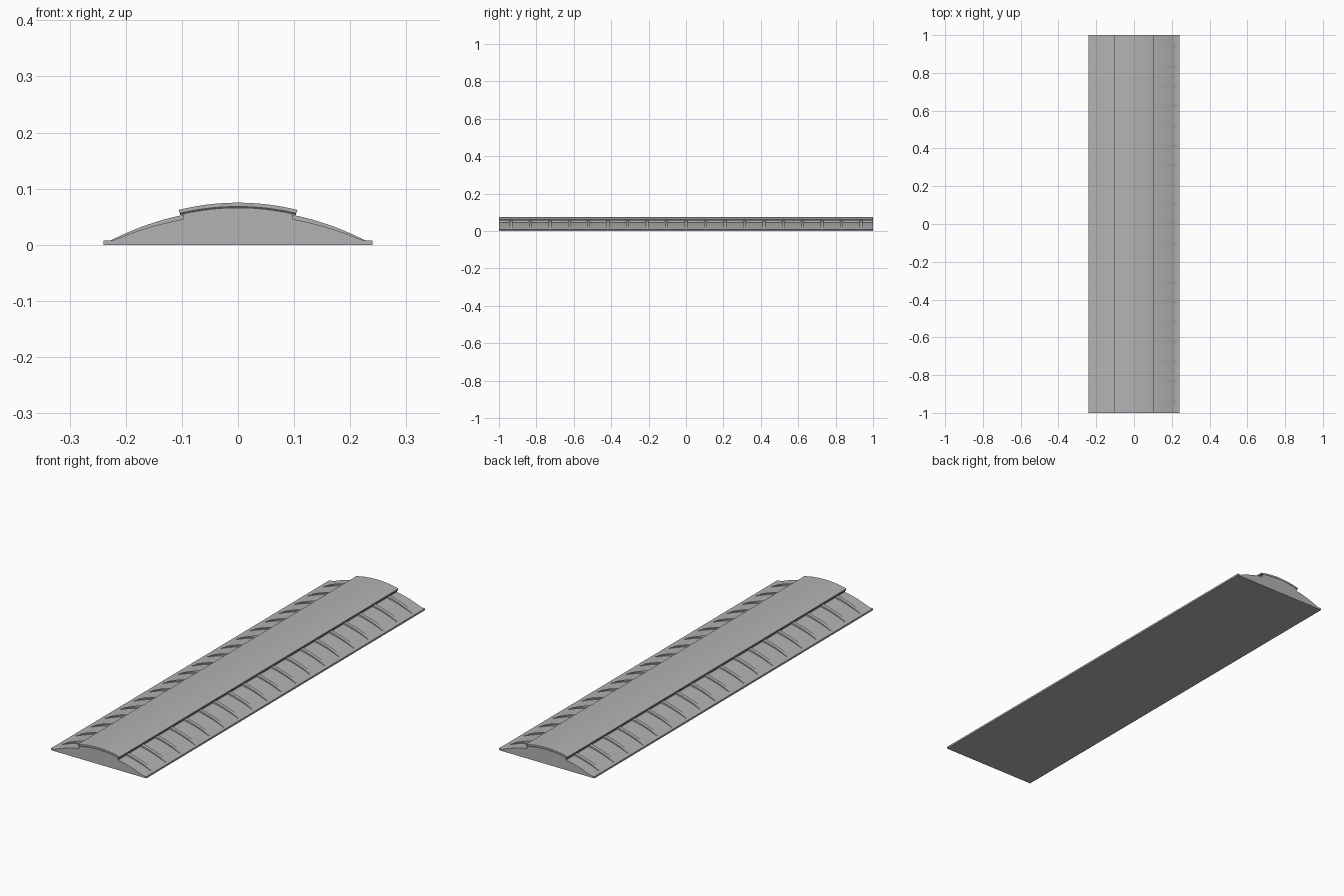
import bpy, bmesh, math

if "Cube" in bpy.data.objects:
    bpy.data.objects.remove(bpy.data.objects["Cube"])


def material(name, value):
    m = bpy.data.materials.new(name)
    m.use_nodes = True
    colour = (value, value, value, 1)
    m.diffuse_color = colour
    m.node_tree.nodes["Principled BSDF"].inputs["Base Color"].default_value = colour
    return m


grey = material("light grey", 0.45)
dark = material("dark grey", 0.08)


def arc(half, edge_z, top_z, steps=32):
    """Circular arc from +half to -half, rising from edge_z to top_z."""
    rise = top_z - edge_z
    r = (half * half + rise * rise) / (2 * rise)
    a = math.asin(half / r)
    angles = [a - 2 * a * i / steps for i in range(steps + 1)]
    return [(r * math.sin(t), top_z - r + r * math.cos(t)) for t in angles]


def extrude(name, profile, mat, y0=-1, y1=1):
    """Extrude an x-z outline from y0 to y1."""
    bm = bmesh.new()
    face = bm.faces.new([bm.verts.new((x, y0, z)) for x, z in profile])
    out = bmesh.ops.extrude_face_region(bm, geom=[face])
    moved = [v for v in out["geom"] if isinstance(v, bmesh.types.BMVert)]
    bmesh.ops.translate(bm, verts=moved, vec=(0, y1 - y0, 0))
    bmesh.ops.recalc_face_normals(bm, faces=bm.faces)
    mesh = bpy.data.meshes.new(name)
    bm.to_mesh(mesh)
    bm.free()
    mesh.materials.append(mat)
    ob = bpy.data.objects.new(name, mesh)
    bpy.context.collection.objects.link(ob)
    bpy.ops.object.select_all(action="DESELECT")
    ob.select_set(True)
    bpy.context.view_layer.objects.active = ob
    bpy.ops.object.shade_smooth_by_angle(angle=math.radians(30))
    return ob


def shell(lower, upper):
    return lower + upper[::-1]


# Solid vault with a thin flange along each long side
flange = 0.24
vault = arc(0.222, 0.008, 0.054)
extrude("vault_base", [(-flange, 0), (flange, 0), (flange, 0.008)]
        + vault + [(-flange, 0.008)], grey)

# Curved ribs laid across the vault
rib_outline = shell(arc(0.222, 0.004, 0.05), arc(0.226, 0.008, 0.063))
ribs, spacing, half_width = 19, 0.104, 0.008
for i in range(ribs):
    y = (i - (ribs - 1) / 2) * spacing
    extrude(f"rib_{i + 1}", rib_outline, grey, y - half_width, y + half_width)

# Ridge block, dark seal strip and curved cap, stacked along the crown
extrude("ridge_block", shell(arc(0.098, 0.044, 0.053), arc(0.098, 0.054, 0.065)), grey)
extrude("seal_strip", shell(arc(0.103, 0.053, 0.065), arc(0.104, 0.057, 0.069)), dark)
extrude("ridge_cap", shell(arc(0.104, 0.057, 0.069), arc(0.106, 0.062, 0.075)), grey)
